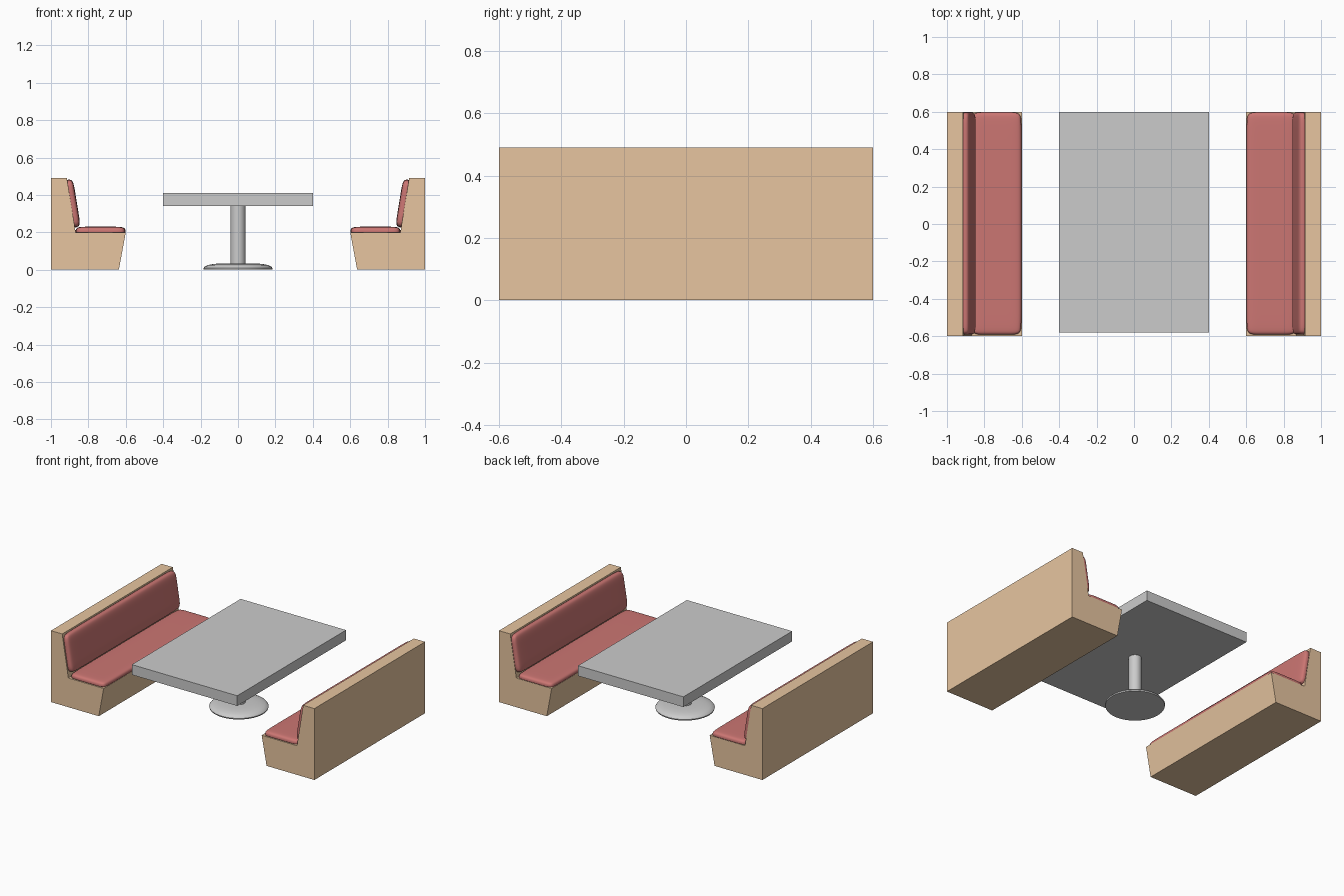
import bpy, bmesh, math
from mathutils import Matrix, Vector

if "Cube" in bpy.data.objects:
    bpy.data.objects.remove(bpy.data.objects["Cube"])


def material(name, rgb):
    m = bpy.data.materials.new(name)
    m.diffuse_color = (*rgb, 1)
    m.use_nodes = True
    m.node_tree.nodes["Principled BSDF"].inputs["Base Color"].default_value = m.diffuse_color
    return m


wood = material("wood", (0.80, 0.56, 0.35))
leather = material("red_leather", (0.60, 0.18, 0.17))


def finish(bm, name, mat=None, smooth=False):
    bmesh.ops.recalc_face_normals(bm, faces=bm.faces)
    me = bpy.data.meshes.new(name)
    bm.to_mesh(me)
    bm.free()
    ob = bpy.data.objects.new(name, me)
    bpy.context.collection.objects.link(ob)
    if mat:
        me.materials.append(mat)
    for p in me.polygons:
        p.use_smooth = smooth
    return ob


def cushion(name, width, length, height, inset, matrix):
    """Pillow with a flat, creased underside and a softly domed top."""
    bm = bmesh.new()
    bmesh.ops.create_cube(bm, size=1, matrix=Matrix.Translation((0, 0, height / 2))
                          @ Matrix.Diagonal((width, length, height, 1)))
    for axis, half in ((Vector((1, 0, 0)), width / 2), (Vector((0, 1, 0)), length / 2)):
        for s in (-1, 1):
            bmesh.ops.bisect_plane(bm, geom=bm.verts[:] + bm.edges[:] + bm.faces[:],
                                   plane_co=axis * s * (half - inset), plane_no=axis)
    crease = bm.edges.layers.float.new("crease_edge")
    for e in bm.edges:
        low = all(v.co.z < 1e-5 for v in e.verts)
        if low and any(f.calc_center_median().z > 1e-5 for f in e.link_faces):
            e[crease] = 1
    bm.transform(matrix)
    ob = finish(bm, name, leather, True)
    mirror(ob)
    sub = ob.modifiers.new("soft", "SUBSURF")
    sub.levels = sub.render_levels = 3


def mirror(ob):
    ob.modifiers.new("other_side", "MIRROR").use_clip = False


def lathe(name, profile, y):
    bm = bmesh.new()
    verts = [bm.verts.new((r, 0, z)) for r, z in profile]
    edges = [bm.edges.new(p) for p in zip(verts, verts[1:])]
    bmesh.ops.spin(bm, geom=verts + edges, cent=(0, 0, 0), axis=(0, 0, 1),
                   angle=math.tau, steps=48)
    bmesh.ops.remove_doubles(bm, verts=bm.verts, dist=1e-4)
    bm.transform(Matrix.Translation((0, y, 0)))
    ob = finish(bm, name)
    bpy.context.view_layer.objects.active = ob
    ob.select_set(True)
    bpy.ops.object.shade_smooth_by_angle(angle=math.radians(35))
    ob.select_set(False)


# Bench frames: side profile extruded along y
bm = bmesh.new()
profile = [(-1, 0), (-0.637, 0), (-0.60, 0.20), (-0.868, 0.20), (-0.915, 0.49), (-1, 0.49)]
face = bm.faces.new([bm.verts.new((x, -0.6, z)) for x, z in profile])
ext = bmesh.ops.extrude_face_region(bm, geom=[face])
bmesh.ops.translate(bm, vec=(0, 1.2, 0),
                    verts=[g for g in ext["geom"] if isinstance(g, bmesh.types.BMVert)])
mirror(finish(bm, "bench_frames", wood))

# Seat and leaning back cushions
cushion("seat_cushions", 0.267, 1.19, 0.03, 0.07, Matrix.Translation((-0.735, 0.003, 0.20)))
lean = math.atan2(0.29, 0.047)
cushion("back_cushions", 0.258, 1.19, 0.032, 0.07,
        Matrix.Translation((-0.893, 0.003, 0.353)) @ Matrix.Rotation(lean, 4, "Y"))

# Table top
bm = bmesh.new()
bmesh.ops.create_cube(bm, size=1, matrix=Matrix.Translation((0, 0.01, 0.375))
                      @ Matrix.Diagonal((0.8, 1.18, 0.07, 1)))
finish(bm, "table_top")

# Pedestal: column and domed foot
lathe("table_column", [(0, 0.02), (0.04, 0.02), (0.04, 0.345), (0, 0.345)], 0.01)
lathe("table_foot", [(0, 0), (0.183, 0), (0.185, 0.008), (0.178, 0.017), (0.16, 0.025),
                     (0.13, 0.031), (0.09, 0.034), (0, 0.035)], 0.01)
